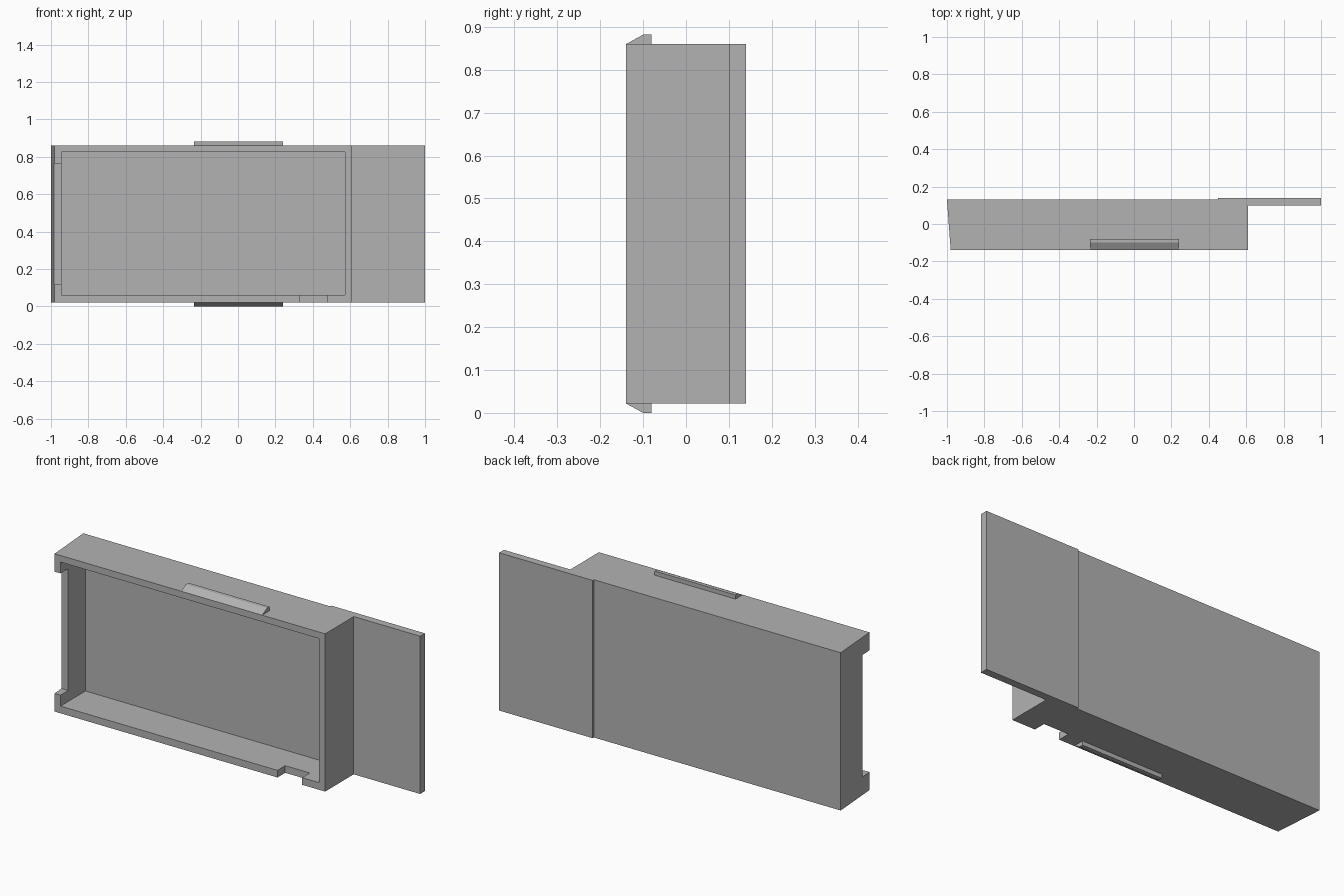
import bpy
import bmesh

cube = bpy.data.objects.get("Cube")
if cube:
    bpy.data.objects.remove(cube, do_unlink=True)

# Single plain grey plastic
grey = bpy.data.materials.new("grey_plastic")
grey.use_nodes = True
colour = (0.45, 0.45, 0.45, 1)
grey.diffuse_color = colour
grey.node_tree.nodes["Principled BSDF"].inputs["Base Color"].default_value = colour

BOTTOM, TOP = 0.022, 0.86
FRONT = -0.14


def prism(name, points, offset):
    """Extrude a closed 3D outline along an offset."""
    bm = bmesh.new()
    face = bm.faces.new([bm.verts.new(p) for p in points])
    extruded = bmesh.ops.extrude_face_region(bm, geom=[face])["geom"]
    verts = [g for g in extruded if isinstance(g, bmesh.types.BMVert)]
    bmesh.ops.translate(bm, verts=verts, vec=offset)
    bmesh.ops.recalc_face_normals(bm, faces=bm.faces)
    mesh = bpy.data.meshes.new(name)
    bm.to_mesh(mesh)
    bm.free()
    mesh.materials.append(grey)
    obj = bpy.data.objects.new(name, mesh)
    bpy.context.collection.objects.link(obj)
    return obj


def box(name, x, y, z):
    outline = [(x[i], y[j], z[0]) for i, j in ((0, 0), (1, 0), (1, 1), (0, 1))]
    return prism(name, outline, (0, 0, z[1] - z[0]))


def cut(target, cutter):
    cutter.hide_render = True
    mod = target.modifiers.new("cut", "BOOLEAN")
    mod.operation = "DIFFERENCE"
    mod.solver = "EXACT"
    mod.object = cutter
    bpy.context.view_layer.objects.active = target
    bpy.ops.object.modifier_apply(modifier=mod.name)
    bpy.data.objects.remove(cutter, do_unlink=True)


# Tray with slanted end and thin back flange
plan = [(-1, 0.13), (-0.98, FRONT), (0.61, FRONT), (0.61, 0.1),
        (1, 0.1), (1, 0.14), (0.45, 0.14), (0.45, 0.13)]
tray = prism("tray_with_flange", [(x, y, BOTTOM) for x, y in plan],
             (0, 0, TOP - BOTTOM))

# Open cavity, end notch and bottom notch
cut(tray, box("cavity_cutter", (-0.945, 0.573), (-0.3, 0.07), (0.06, 0.825)))
cut(tray, box("end_notch_cutter", (-1.1, -0.9), (-0.3, -0.075), (0.118, 0.765)))
cut(tray, box("bottom_notch_cutter", (0.33, 0.475), (-0.3, -0.075), (-0.1, 0.1)))

# Wedge latches above and below
for name, base, side in (("top_latch", TOP, 1), ("bottom_latch", BOTTOM, -1)):
    profile = [(FRONT, 0), (-0.1, 0.022), (-0.08, 0.022), (-0.08, 0)]
    prism(name, [(-0.235, y, base + side * h) for y, h in profile], (0.475, 0, 0))
